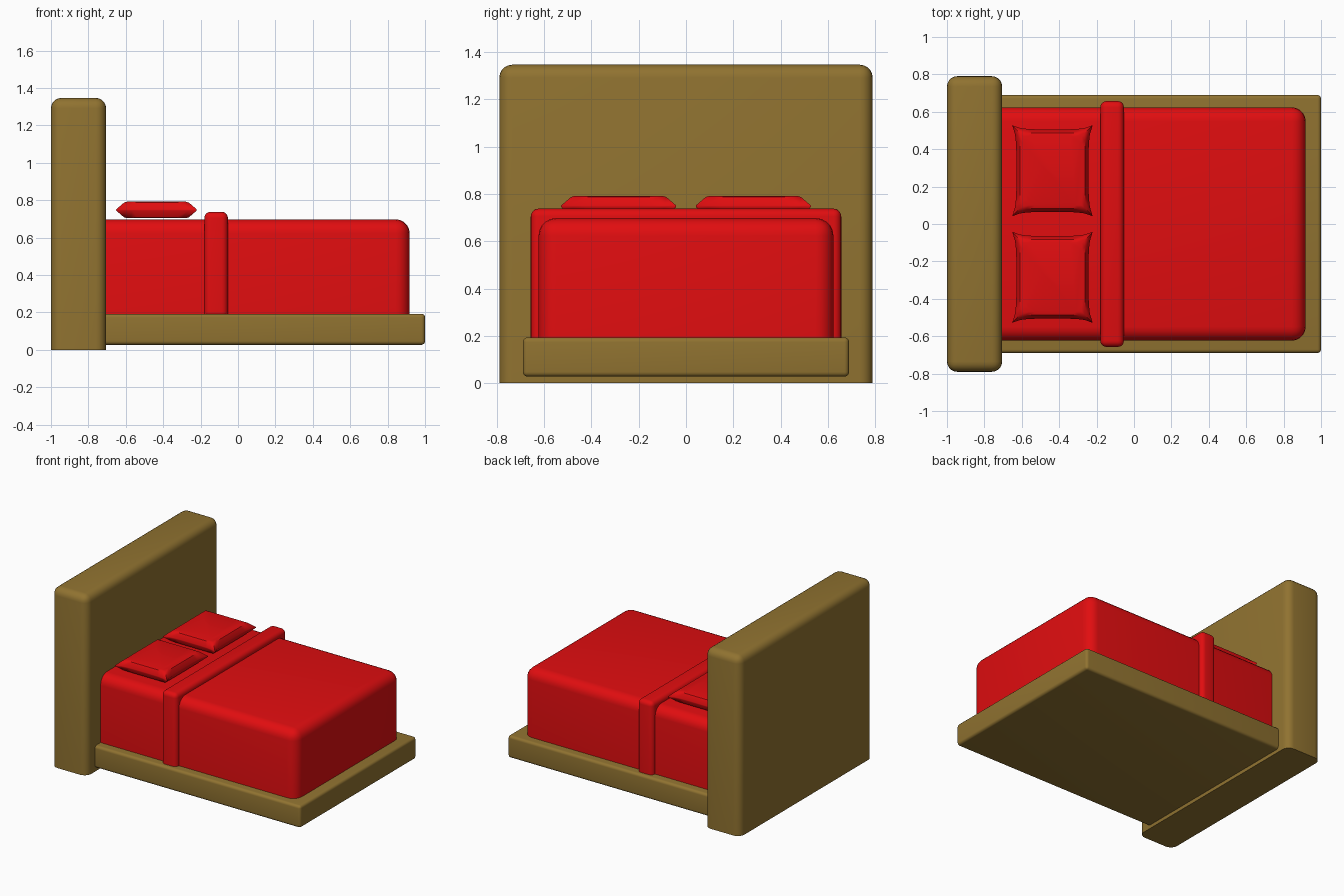
import bpy
import bmesh
import math

if "Cube" in bpy.data.objects:
    bpy.data.objects.remove(bpy.data.objects["Cube"], do_unlink=True)


def make_material(name, rgb):
    mat = bpy.data.materials.new(name)
    mat.use_nodes = True
    colour = (*rgb, 1.0)
    mat.diffuse_color = colour
    mat.node_tree.nodes["Principled BSDF"].inputs["Base Color"].default_value = colour
    return mat


wood = make_material("brown wood", (0.28, 0.17, 0.03))
fabric = make_material("red fabric", (0.75, 0.004, 0.005))


def finish(name, bm, mat, angle):
    bmesh.ops.recalc_face_normals(bm, faces=bm.faces)
    mesh = bpy.data.meshes.new(name)
    bm.to_mesh(mesh)
    bm.free()
    mesh.materials.append(mat)
    obj = bpy.data.objects.new(name, mesh)
    bpy.context.collection.objects.link(obj)
    bpy.ops.object.select_all(action="DESELECT")
    obj.select_set(True)
    bpy.context.view_layer.objects.active = obj
    bpy.ops.object.shade_smooth_by_angle(angle=math.radians(angle))
    return obj


def rounded_box(name, mat, x, half_y, z, radius, round_bottom=False):
    """Box with rounded edges; the bottom rim stays sharp unless asked."""
    bm = bmesh.new()
    bmesh.ops.create_cube(bm, size=1)
    for v in bm.verts:
        v.co.x = x[v.co.x > 0]
        v.co.y = half_y if v.co.y > 0 else -half_y
        v.co.z = z[v.co.z > 0]
    edges = [e for e in bm.edges
             if round_bottom or any(v.co.z > z[0] + 0.001 for v in e.verts)]
    bmesh.ops.bevel(bm, geom=edges, offset=radius, offset_type="OFFSET",
                    segments=5, profile=0.5, affect="EDGES")
    return finish(name, bm, mat, 40)


def pillow(name, cx, cy, cz, hx, hy, hz):
    """Cushion with pinched corners: stacked loops capped flat on both sides."""
    n = 10
    pinch = 0.022

    def loop(inset, height, pull):
        pts = []
        for side in range(4):
            for i in range(n):
                u = -1 + 2 * i / n
                s = 1 - pull * (1 - abs(u) ** 5)
                a, b = ((u, -s), (s, u), (-u, s), (-s, -u))[side]
                dx, dy = hx - inset, hy - inset
                px = a * dx if side % 2 == 0 else math.copysign(dx - pinch * (1 - s) / max(pull, 1e-6), a) if pull else a * dx
                py = b * dy if side % 2 else math.copysign(dy - pinch * (1 - s) / max(pull, 1e-6), b) if pull else b * dy
                pts.append(bm.verts.new((cx + px, cy + py, cz + height)))
        return pts

    bm = bmesh.new()
    layers = [(0.058, -1, 0), (0.042, -0.9, 0), (0.0, -0.08, 1),
              (0.0, 0.08, 1), (0.042, 0.9, 0), (0.058, 1, 0)]
    loops = [loop(inset, h * hz, pull) for inset, h, pull in layers]
    for low, high in zip(loops, loops[1:]):
        for i in range(len(low)):
            j = (i + 1) % len(low)
            bm.faces.new((low[i], low[j], high[j], high[i]))
    bm.faces.new(loops[0])
    bm.faces.new(loops[-1])
    return finish(name, bm, fabric, 40)


# Wooden frame
rounded_box("headboard", wood, (-1.0, -0.705), 0.79, (0.0, 1.347), 0.055)
rounded_box("bed_base", wood, (-0.76, 1.0), 0.69, (0.027, 0.193), 0.02, True)

# Bedding
rounded_box("mattress", fabric, (-0.8, 0.918), 0.624, (0.18, 0.698), 0.075)
rounded_box("blanket_band", fabric, (-0.18, -0.054), 0.657, (0.18, 0.738), 0.033)

# Pair of pillows
for label, sign in (("left", 1), ("right", -1)):
    pillow("pillow_" + label, -0.436, sign * 0.285, 0.748, 0.215, 0.243, 0.044)
